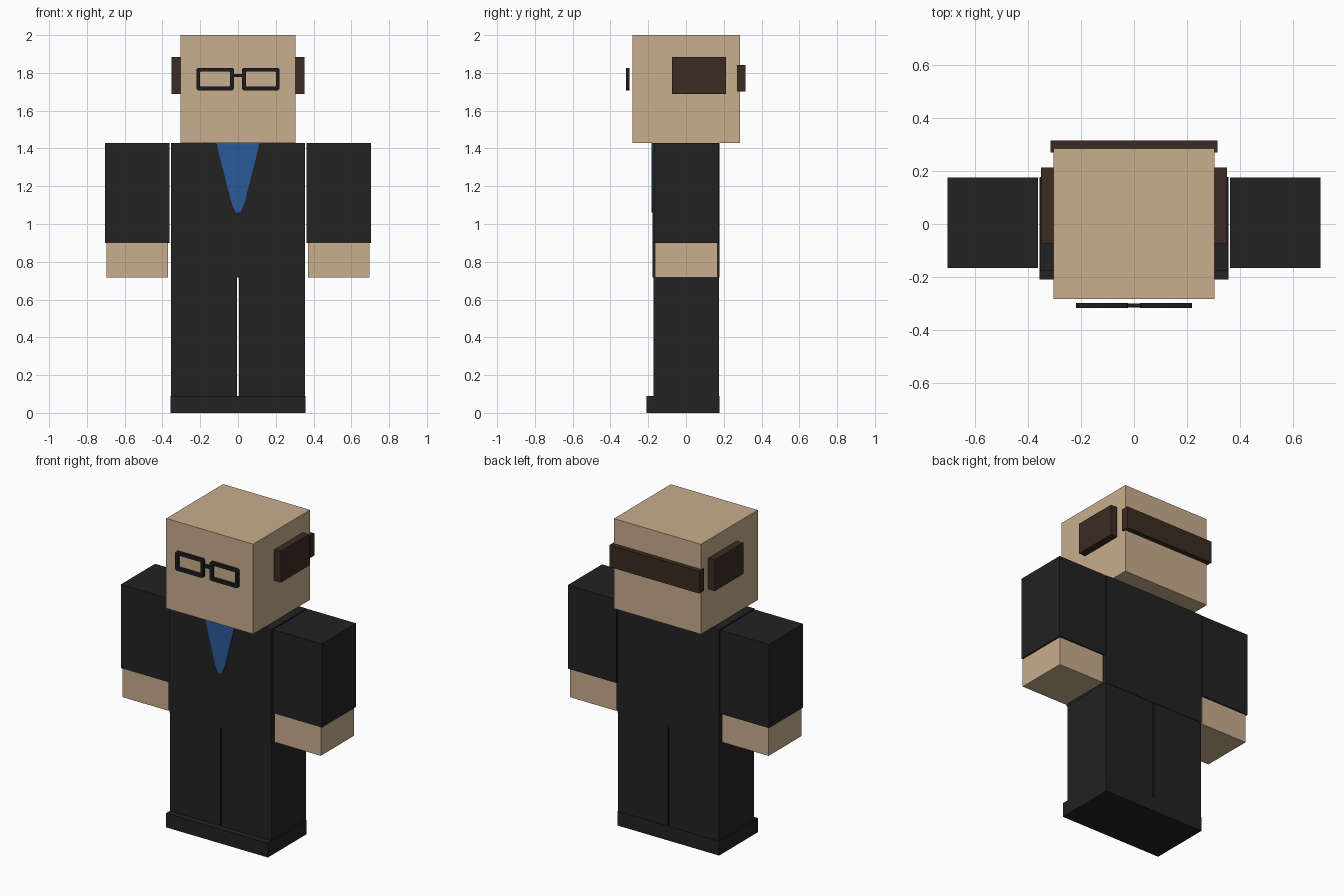
import bpy
import bmesh
from math import pi

cube = bpy.data.objects.get("Cube")
if cube:
    bpy.data.objects.remove(cube, do_unlink=True)


def material(name, r, g, b):
    m = bpy.data.materials.new(name)
    m.use_nodes = True
    m.diffuse_color = (r, g, b, 1)
    bsdf = next(n for n in m.node_tree.nodes if n.type == 'BSDF_PRINCIPLED')
    bsdf.inputs["Base Color"].default_value = (r, g, b, 1)
    bsdf.inputs["Roughness"].default_value = 0.8
    return m


skin = material("skin tan", 0.58, 0.42, 0.27)
suit = material("suit black", 0.016, 0.016, 0.016)
blue = material("shirt blue", 0.025, 0.10, 0.32)
hair = material("hair brown", 0.045, 0.025, 0.016)
frame = material("glasses black", 0.012, 0.012, 0.012)


def box(name, mat, x, y, z):
    """Box from (min, max) ranges on each axis."""
    me = bpy.data.meshes.new(name)
    bm = bmesh.new()
    bmesh.ops.create_cube(bm, size=1)
    for v in bm.verts:
        v.co = [r[0] if c < 0 else r[1] for c, r in zip(v.co, (x, y, z))]
    bm.to_mesh(me)
    bm.free()
    me.materials.append(mat)
    ob = bpy.data.objects.new(name, me)
    bpy.context.collection.objects.link(ob)
    return ob


def plate(name, mat, outlines, y, depth):
    """Filled front-facing profile in x and z; inner outlines become holes."""
    cu = bpy.data.curves.new(name, 'CURVE')
    cu.dimensions = '2D'
    cu.fill_mode = 'BOTH'
    cu.extrude = depth / 2
    for pts in outlines:
        s = cu.splines.new('POLY')
        s.points.add(len(pts) - 1)
        for p, (px, pz) in zip(s.points, pts):
            p.co = (px, pz, 0, 1)
        s.use_cyclic_u = True
    cu.materials.append(mat)
    ob = bpy.data.objects.new(name, cu)
    ob.location.y = y
    ob.rotation_euler.x = pi / 2
    bpy.context.collection.objects.link(ob)


def cut_rect(x0, x1, z0, z1, c):
    """Rectangle outline with clipped corners."""
    return [(x0 + c, z0), (x1 - c, z0), (x1, z0 + c), (x1, z1 - c),
            (x1 - c, z1), (x0 + c, z1), (x0, z1 - c), (x0, z0 + c)]


# Head, torso and shoes
box("head", skin, (-0.305, 0.305), (-0.283, 0.286), (1.43, 2.0))
box("torso", suit, (-0.356, 0.356), (-0.178, 0.178), (0.718, 1.43))
box("shoes", suit, (-0.357, 0.357), (-0.21, 0.178), (0, 0.09))

# Mirrored limbs, side hair and lenses
for side, s in (("left", 1), ("right", -1)):
    def span(a, b):
        return tuple(sorted((s * a, s * b)))
    box(side + "_leg", suit, span(0.004, 0.355), (-0.172, 0.175), (0.09, 0.718))
    box(side + "_sleeve", suit, span(0.363, 0.705), (-0.167, 0.176), (0.9, 1.43))
    box(side + "_hand", skin, span(0.371, 0.696), (-0.165, 0.167), (0.718, 0.9))
    box(side + "_side_hair", hair, span(0.30, 0.351), (-0.073, 0.213), (1.688, 1.885))
    x0, x1 = span(0.022, 0.22)
    t = 0.02
    plate(side + "_glasses_rim", frame,
          [cut_rect(x0, x1, 1.708, 1.827, 0.008),
           cut_rect(x0 + t, x1 - t, 1.708 + t, 1.827 - t, 0.003)], -0.308, 0.018)

# Back hair band
box("back_hair", hair, (-0.315, 0.315), (0.27, 0.316), (1.702, 1.842))

# Glasses bridge
box("glasses_bridge", frame, (-0.03, 0.03), (-0.316, -0.3), (1.777, 1.795))

# Shirt showing in the jacket opening
half = [(0.114, 1.43), (0.098, 1.36), (0.034, 1.11), (0.012, 1.06)]
plate("shirt_front", blue, [half + [(-x, z) for x, z in reversed(half)]], -0.179, 0.006)
